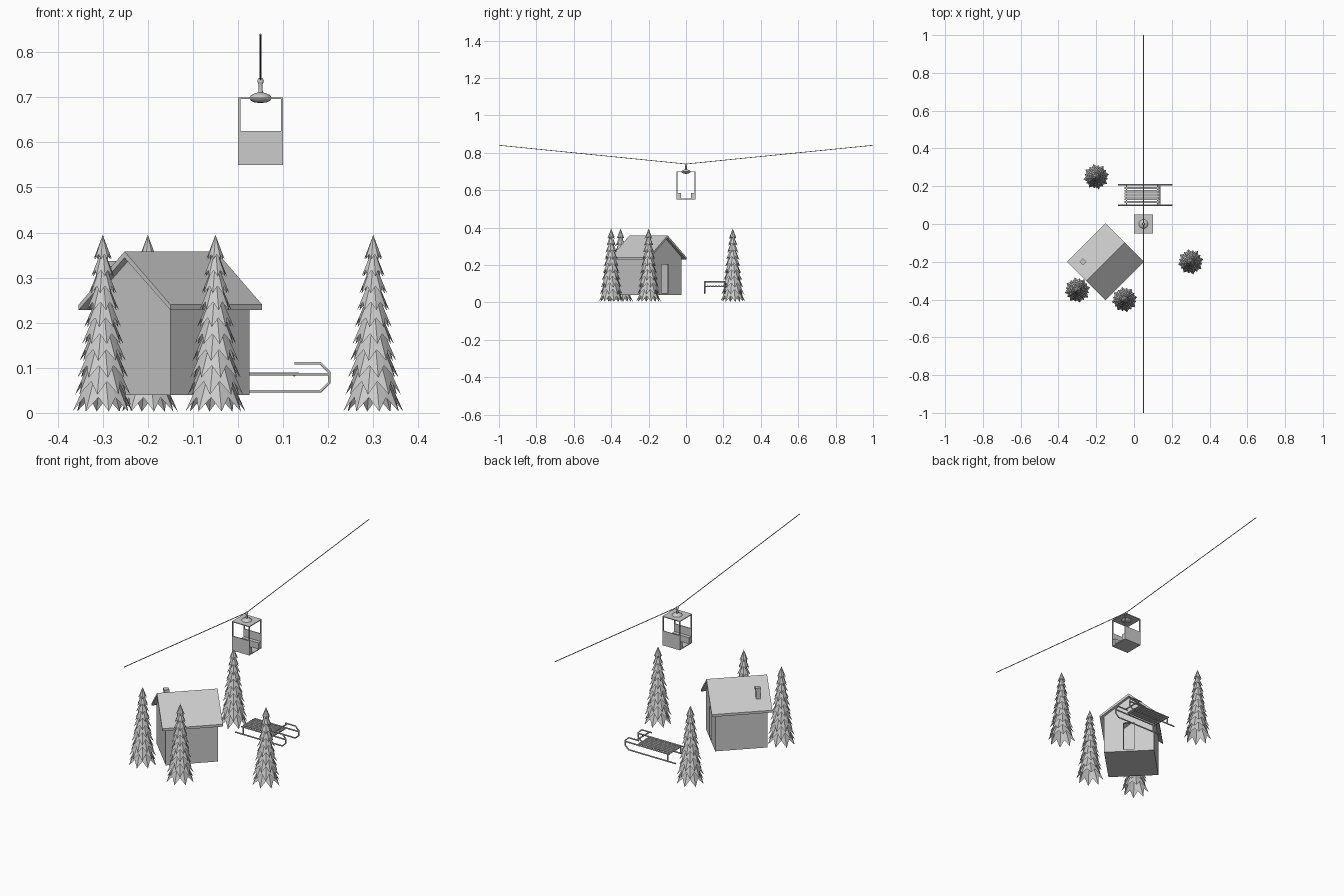
import bpy, bmesh, math
from mathutils import Matrix, Vector

cube = bpy.data.objects.get("Cube")
if cube:
    bpy.data.objects.remove(cube)

GREY = (0.6, 0.6, 0.6, 1)
grey = bpy.data.materials.new("plain_grey")
grey.use_nodes = True
grey.diffuse_color = GREY
grey.node_tree.nodes["Principled BSDF"].inputs["Base Color"].default_value = GREY


def finish(name, bm, matrix=Matrix()):
    bmesh.ops.recalc_face_normals(bm, faces=bm.faces)
    mesh = bpy.data.meshes.new(name)
    bm.to_mesh(mesh)
    bm.free()
    mesh.transform(matrix)
    mesh.materials.append(grey)
    ob = bpy.data.objects.new(name, mesh)
    bpy.context.collection.objects.link(ob)
    return ob


def box(name, low, high, matrix=Matrix()):
    low, high = Vector(low), Vector(high)
    bm = bmesh.new()
    bmesh.ops.create_cube(bm, size=1)
    bmesh.ops.scale(bm, vec=high - low, verts=bm.verts)
    bmesh.ops.translate(bm, vec=(low + high) / 2, verts=bm.verts)
    return finish(name, bm, matrix)


def prism(name, outline, x0, x1, matrix=Matrix()):
    """Extrude a (y, z) outline along x."""
    bm = bmesh.new()
    face = bm.faces.new([bm.verts.new((x0, y, z)) for y, z in outline])
    side = bmesh.ops.extrude_face_region(bm, geom=[face], use_keep_orig=True)
    moved = [v for v in side["geom"] if isinstance(v, bmesh.types.BMVert)]
    bmesh.ops.translate(bm, vec=(x1 - x0, 0, 0), verts=moved)
    return finish(name, bm, matrix)


def tube(name, points, radius):
    """Thin rod swept along a path, turned into a mesh."""
    curve = bpy.data.curves.new(name, "CURVE")
    curve.dimensions = "3D"
    curve.bevel_depth = radius
    curve.bevel_resolution = 1
    curve.use_fill_caps = True
    line = curve.splines.new("POLY")
    line.points.add(len(points) - 1)
    for p, co in zip(line.points, points):
        p.co = (*co, 1)
    temp = bpy.data.objects.new(name + "_path", curve)
    bpy.context.collection.objects.link(temp)
    bpy.context.view_layer.update()
    bm = bmesh.new()
    bm.from_mesh(temp.to_mesh())
    temp.to_mesh_clear()
    bpy.data.objects.remove(temp)
    return finish(name, bm)


# Cable, sagging to the gondola
CX = 0.05
tube("cable", [(CX, -1, 0.84), (CX, 0, 0.74), (CX, 1, 0.84)], 0.002)

# Gondola: floor, roof, corner posts, end panels with benches
box("gondola_floor", (0, -0.05, 0.55), (0.1, 0.05, 0.554))
box("gondola_roof", (0, -0.05, 0.696), (0.1, 0.05, 0.7))
for s, end in ((-1, "front"), (1, "back")):
    y0, y1 = sorted((s * 0.05, s * 0.046))
    box(f"gondola_{end}_panel", (0, y0, 0.55), (0.1, y1, 0.625))
    b0, b1 = sorted((s * 0.046, s * 0.027))
    box(f"gondola_{end}_bench", (0.001, b0, 0.554), (0.099, b1, 0.585))
    for x, side in ((0, "right"), (0.095, "left")):
        p0, p1 = sorted((s * 0.05, s * 0.045))
        box(f"gondola_{end}_{side}_post", (x, p0, 0.55), (x + 0.005, p1, 0.697))

# Hanger turned from a profile: domed disc, stem and cable knob
profile = [(0, 0.687), (0.014, 0.689), (0.022, 0.693), (0.025, 0.699), (0.021, 0.705),
           (0.012, 0.709), (0.005, 0.711), (0.0045, 0.728), (0.006, 0.732),
           (0.0072, 0.737), (0.005, 0.742), (0, 0.744)]
bm = bmesh.new()
ring = [bm.verts.new((r, 0, z)) for r, z in profile]
edges = [bm.edges.new(pair) for pair in zip(ring, ring[1:])]
bmesh.ops.spin(bm, geom=ring + edges, axis=(0, 0, 1), cent=(0, 0, 0),
               angle=math.tau, steps=24)
bmesh.ops.remove_doubles(bm, verts=bm.verts, dist=0.0001)
hanger = finish("gondola_hanger", bm, Matrix.Translation((CX, 0, 0)))
bpy.context.view_layer.objects.active = hanger
hanger.select_set(True)
bpy.ops.object.shade_smooth_by_angle(angle=math.radians(50))
hanger.select_set(False)

# Cabin: hollow walls, open doorway, gabled roof; ridge runs along local x
house = Matrix.Translation((-0.15, -0.2, 0)) @ Matrix.Rotation(math.pi / 4, 4, "Z")
W, T, R = 0.124, 0.01, 0.144
FLOOR, WALL_TOP, APEX = 0.05, 0.243, 0.345
box("cabin_floor", (-W, -W, 0.04), (W, W, FLOOR), house)
gable = [(W, FLOOR), (W, WALL_TOP), (0, APEX), (-W, WALL_TOP), (-W, FLOOR)]
prism("cabin_rear_gable", gable, -W, T - W, house)
D, DOOR_TOP = 0.027, 0.203
doorway = [(-D, FLOOR), (-D, DOOR_TOP), (D, DOOR_TOP), (D, FLOOR)]
prism("cabin_door_gable", gable + doorway, W - T, W, house)
for s, side in ((-1, "right"), (1, "left")):
    y0, y1 = sorted((s * W, s * (W - T)))
    box(f"cabin_{side}_wall", (T - W, y0, FLOOR), (W - T, y1, WALL_TOP), house)
prism("cabin_roof", [(-R, 0.24), (0, 0.358), (R, 0.24),
                     (R, 0.228), (0, 0.344), (-R, 0.228)], -R, R, house)

# Chimney on the far slope
chimney = house @ Matrix.Translation((-0.085, 0.085, 0))
box("chimney", (-0.01, -0.01, 0.26), (0.01, 0.01, 0.325), chimney)
box("chimney_cap", (-0.0125, -0.0125, 0.325), (0.0125, 0.0125, 0.337), chimney)


# Fir trees: staggered tiers of pleated, jagged cones
def tree(name, x, y):
    bm = bmesh.new()
    tiers, spikes = 10, 8
    for i in range(tiers):
        t = i / (tiers - 1)
        low = 0.003 + 0.337 * t
        radius = 0.068 - 0.047 * t
        height = 2 * radius + 0.013
        tip = bm.verts.new((0, 0, low + height))
        rim = []
        for k in range(2 * spikes):
            a = math.pi * (k + i % 2) / spikes + 0.2
            r = radius * (0.74 if k % 2 else 1)
            z = low + (0.21 * height if k % 2 else 0)
            rim.append(bm.verts.new((r * math.cos(a), r * math.sin(a), z)))
        for a, b in zip(rim, rim[1:] + rim[:1]):
            bm.faces.new((a, b, tip))
    finish(name, bm, Matrix.Translation((x, y, 0)))


for i, spot in enumerate([(0.3, -0.2), (-0.2, 0.25), (-0.3, -0.35), (-0.05, -0.4)]):
    tree(f"fir_tree_{i + 1}", *spot)

# Sled: curled runners, side rails and rear legs
Y0, Y1, ROD = 0.1, 0.207, 0.0035
for y, side in ((Y0, "front"), (Y1, "back")):
    path = [(-0.085, 0.048), (0.183, 0.048), (0.202, 0.066),
            (0.202, 0.091), (0.183, 0.11), (0.125, 0.11)]
    tube(f"sled_{side}_runner", [(x, y, z) for x, z in path], ROD)
    tube(f"sled_{side}_rail", [(-0.05, y, 0.086), (0.202, y, 0.086)], ROD)
    tube(f"sled_{side}_leg", [(-0.04, y, 0.048), (-0.04, y, 0.086)], ROD)

# Sled cross bars and lengthwise slats
for x, z, part in ((0.138, 0.11, "handle"), (-0.04, 0.084, "rear_bar"), (0.125, 0.084, "front_bar")):
    tube(f"sled_{part}", [(x, Y0, z), (x, Y1, z)], ROD)
SLATS = 6
for i in range(SLATS):
    y = 0.116 + 0.075 * i / (SLATS - 1)
    box(f"sled_slat_{i + 1}", (-0.05, y - 0.005, 0.085), (0.135, y + 0.005, 0.09))
